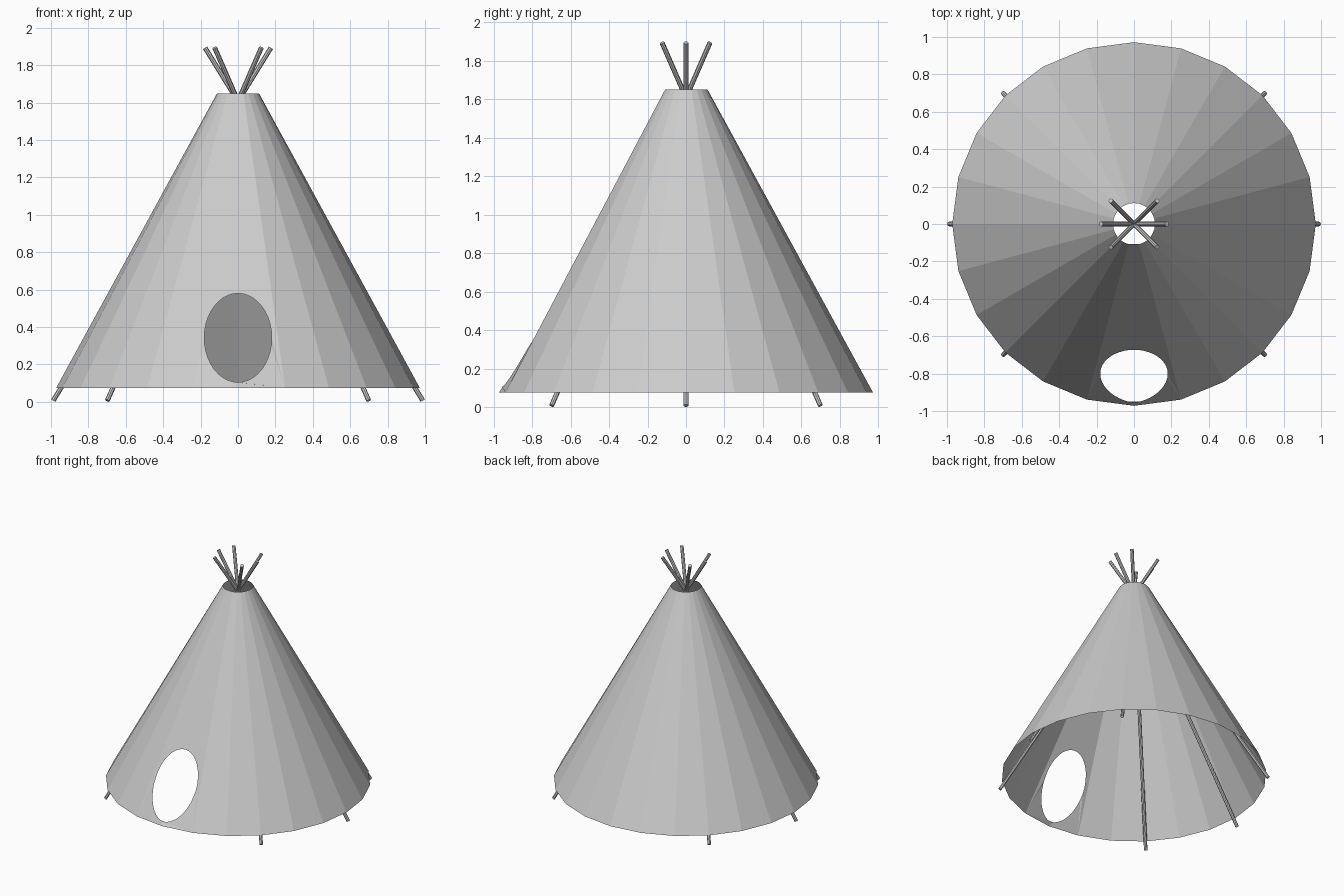
import bpy, bmesh, math
from mathutils import Vector

if "Cube" in bpy.data.objects:
    bpy.data.objects.remove(bpy.data.objects["Cube"])

SIDES = 24
Z0, Z1, R0, R1 = 0.075, 1.65, 0.972, 0.112


def cone_radius(z):
    return R0 + (R1 - R0) * (z - Z0) / (Z1 - Z0)


def ring(bm, r, z):
    step = 2 * math.pi / SIDES
    return [bm.verts.new((r * math.cos(i * step), r * math.sin(i * step), z)) for i in range(SIDES)]


def finish(bm, name):
    mesh = bpy.data.meshes.new(name)
    bm.to_mesh(mesh)
    bm.free()
    obj = bpy.data.objects.new(name, mesh)
    bpy.context.collection.objects.link(obj)
    return obj


# Cloth cover: open faceted cone, front panel left out for the doorway
bm = bmesh.new()
low, high = ring(bm, R0, Z0), ring(bm, R1, Z1)
front = SIDES * 3 // 4
for i in range(SIDES):
    if i not in (front - 1, front):
        j = (i + 1) % SIDES
        bm.faces.new((low[i], low[j], high[j], high[i]))

# Front panel: flat above, creased outwards below, with an oval doorway
high[front].co.y *= math.cos(math.radians(15))
outer = [low[front - 1], low[front], low[front + 1],
         high[front + 1], high[front], high[front - 1]]
hole = []
for i in range(40):
    a = 2 * math.pi * i / 40
    x, z = 0.18 * math.cos(a), 0.3425 + 0.2375 * math.sin(a)
    r = cone_radius(z)
    flat = r * math.cos(math.radians(15))
    crease = r - abs(x) * math.tan(math.radians(7.5))
    hole.append(bm.verts.new((x, -(crease if math.sin(a) < -0.01 else flat), z)))
edges = []
for loop in (outer, hole):
    for a, b in zip(loop, loop[1:] + loop[:1]):
        edges.append(bm.edges.get((a, b)) or bm.edges.new((a, b)))
bmesh.ops.triangle_fill(bm, use_beauty=True, edges=edges, normal=(0, -1, 0))
for f in bm.faces:
    f.normal_update()
    c = f.calc_center_median()
    if f.normal.x * c.x + f.normal.y * c.y < 0:
        f.normal_flip()
finish(bm, "cloth_cover")

# Six leaning poles crossing at the smoke hole
for n, deg in enumerate((0, 45, 135, 180, 225, 315)):
    d = Vector((math.cos(math.radians(deg)), math.sin(math.radians(deg)), 0))
    foot = d * 0.988 + Vector((0, 0, 0.007))
    tip = d * -0.176 + Vector((0, 0, 1.893))
    bm = bmesh.new()
    bmesh.ops.create_cone(bm, cap_ends=True, segments=8, radius1=0.013, radius2=0.013,
                          depth=(tip - foot).length)
    pole = finish(bm, f"pole_{n + 1}")
    pole.location = (foot + tip) / 2
    pole.rotation_euler = (tip - foot).to_track_quat('Z', 'Y').to_euler()
